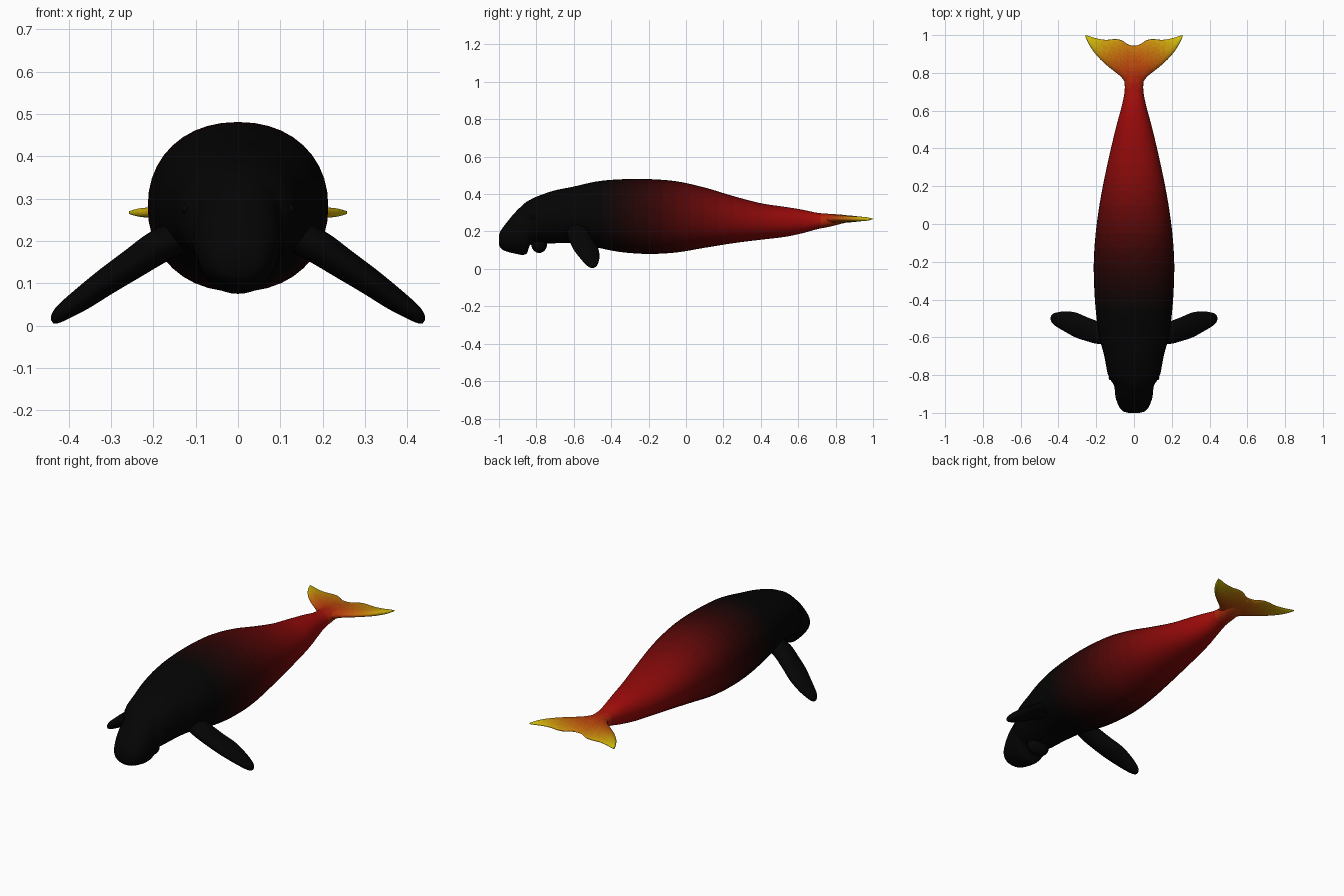
import bpy, bmesh
from math import sin, cos, pi, hypot, copysign
from mathutils import Vector

if "Cube" in bpy.data.objects:
    bpy.data.objects.remove(bpy.data.objects["Cube"])

# Colour ramp along the animal: (position, display RGB)
RAMP = [(-0.48, (12, 12, 12)), (-0.2, (48, 12, 12)), (0.0, (85, 15, 15)),
        (0.25, (125, 17, 17)), (0.6, (158, 18, 18)), (0.73, (165, 25, 18)),
        (0.85, (185, 75, 20)), (0.94, (195, 118, 20)), (1.02, (200, 165, 20)),
        (1.1, (210, 200, 20))]
STEP = 0.025
bands = {}


def ramp(t):
    if t <= RAMP[0][0]:
        return RAMP[0][1]
    for (a, ca), (b, cb) in zip(RAMP, RAMP[1:]):
        if t <= b:
            f = (t - a) / (b - a)
            return tuple(p + (q - p) * f for p, q in zip(ca, cb))
    return RAMP[-1][1]


def band_material(p):
    t = p.y if p.y < 0.72 else 0.72 + hypot(p.x, p.y - 0.72)
    k = round(max(-0.5, min(1.1, t)) / STEP)
    if k not in bands:
        m = bpy.data.materials.new("skin_band")
        m.diffuse_color = (*[(c / 255) ** 2.2 for c in ramp(k * STEP)], 1)
        m.use_nodes = True
        m.node_tree.nodes["Principled BSDF"].inputs["Base Color"].default_value = m.diffuse_color
        bands[k] = m
    return bands[k]


def finish(name, bm):
    bmesh.ops.recalc_face_normals(bm, faces=bm.faces)
    me = bpy.data.meshes.new(name)
    slots = {}
    for f in bm.faces:
        f.smooth = True
        m = band_material(f.calc_center_median())
        if m not in slots:
            slots[m] = len(slots)
            me.materials.append(m)
        f.material_index = slots[m]
    bm.to_mesh(me)
    bm.free()
    ob = bpy.data.objects.new(name, me)
    bpy.context.collection.objects.link(ob)
    return ob


def spline(rows, n):
    # Catmull-Rom through rows of numbers
    vs = [rows[0]] + rows + [rows[-1]]
    out = []
    for a, b, c, d in zip(vs, vs[1:], vs[2:], vs[3:]):
        for i in range(n):
            t = i / n
            out.append([0.5 * (2 * q + (r - p) * t + (2 * p - 5 * q + 4 * r - s) * t * t
                               + (3 * q - p - 3 * r + s) * t ** 3)
                        for p, q, r, s in zip(a, b, c, d)])
    return out + [rows[-1]]


def loft(name, rings):
    bm = bmesh.new()
    vs = [[bm.verts.new(p) for p in r] for r in rings]
    n = len(vs[0])
    for a, b in zip(vs, vs[1:]):
        for i in range(n):
            j = (i + 1) % n
            bm.faces.new((a[i], a[j], b[j], b[i]))
    bm.faces.new(vs[0])
    bm.faces.new(vs[-1])
    return finish(name, bm)


def ellipsoid(name, centre, radii):
    bm = bmesh.new()
    bmesh.ops.create_uvsphere(bm, u_segments=24, v_segments=14, radius=1)
    for v in bm.verts:
        v.co = Vector(c + r * q for c, r, q in zip(centre, radii, v.co))
    return finish(name, bm)


def angles(n):
    return [2 * pi * i / n for i in range(n)]


# Body with head and tail stock: y, top z, bottom z, half width
body = [[-1.0, .18, .13, .03], [-.99, .205, .11, .06], [-.965, .24, .095, .08],
        [-.92, .295, .083, .097], [-.875, .34, .075, .102], [-.85, .36, .085, .108],
        [-.832, .37, .13, .12], [-.79, .39, .135, .14], [-.7, .42, .137, .157],
        [-.6, .44, .138, .183], [-.48, .467, .115, .2], [-.35, .479, .09, .21],
        [-.2, .48, .08, .213], [-.05, .468, .088, .203], [.1, .435, .113, .183],
        [.25, .39, .137, .155], [.4, .351, .156, .122], [.52, .333, .17, .093],
        [.62, .317, .19, .066], [.7, .3, .212, .05], [.77, .294, .226, .05],
        [.85, .288, .246, .05], [.93, .273, .26, .02]]
loft("body", [[(w * copysign(abs(cos(a)) ** .93, cos(a)), y,
                (t + b) / 2 + (t - b) / 2 * copysign(abs(sin(a)) ** .93, sin(a)))
               for a in angles(40)]
              for y, t, b, w in spline(body, 4)])

# Lower jaw behind the mouth notch
ellipsoid("lower_jaw", (0, -.785, .135), (.065, .043, .05))

# Tail fluke: x, leading y, trailing y, half thickness
half = [[0, .70, .945, .028], [.03, .725, .95, .027], [.065, .775, .972, .025],
        [.1, .805, .979, .022], [.15, .845, .975, .019], [.2, .895, .983, .016],
        [.235, .945, .994, .012], [.257, .99, 1.0, .004]]
fluke = [[-r[0]] + r[1:] for r in half[:0:-1]] + half
loft("tail_fluke", [[(x, (l + t) / 2 - (t - l) / 2 * cos(a),
                      .267 + h * sin(a) * (.75 + .3 * cos(a)))
                     for a in angles(24)]
                    for x, l, t, h in spline(fluke, 4)])

# Front flippers: x, z, leading y, trailing y, half thickness
flip = [[.13, .215, -.63, -.53, .04], [.19, .185, -.635, -.515, .04],
        [.25, .145, -.62, -.493, .036], [.31, .105, -.6, -.468, .032],
        [.37, .062, -.567, -.463, .027], [.415, .031, -.54, -.47, .02],
        [.433, .016, -.522, -.48, .013], [.439, .009, -.508, -.492, .005]]
for side, s in (("left", 1), ("right", -1)):
    loft(side + "_flipper", [[(s * (x + .56 * h * sin(a)), (l + t) / 2 - (t - l) / 2 * cos(a),
                               z + .83 * h * sin(a))
                              for a in angles(24)]
                             for x, z, l, t, h in spline(flip, 4)])
    # Small eye on the side of the head
    ellipsoid(side + "_eye", (s * .122, -.815, .275), (.012, .012, .012))
